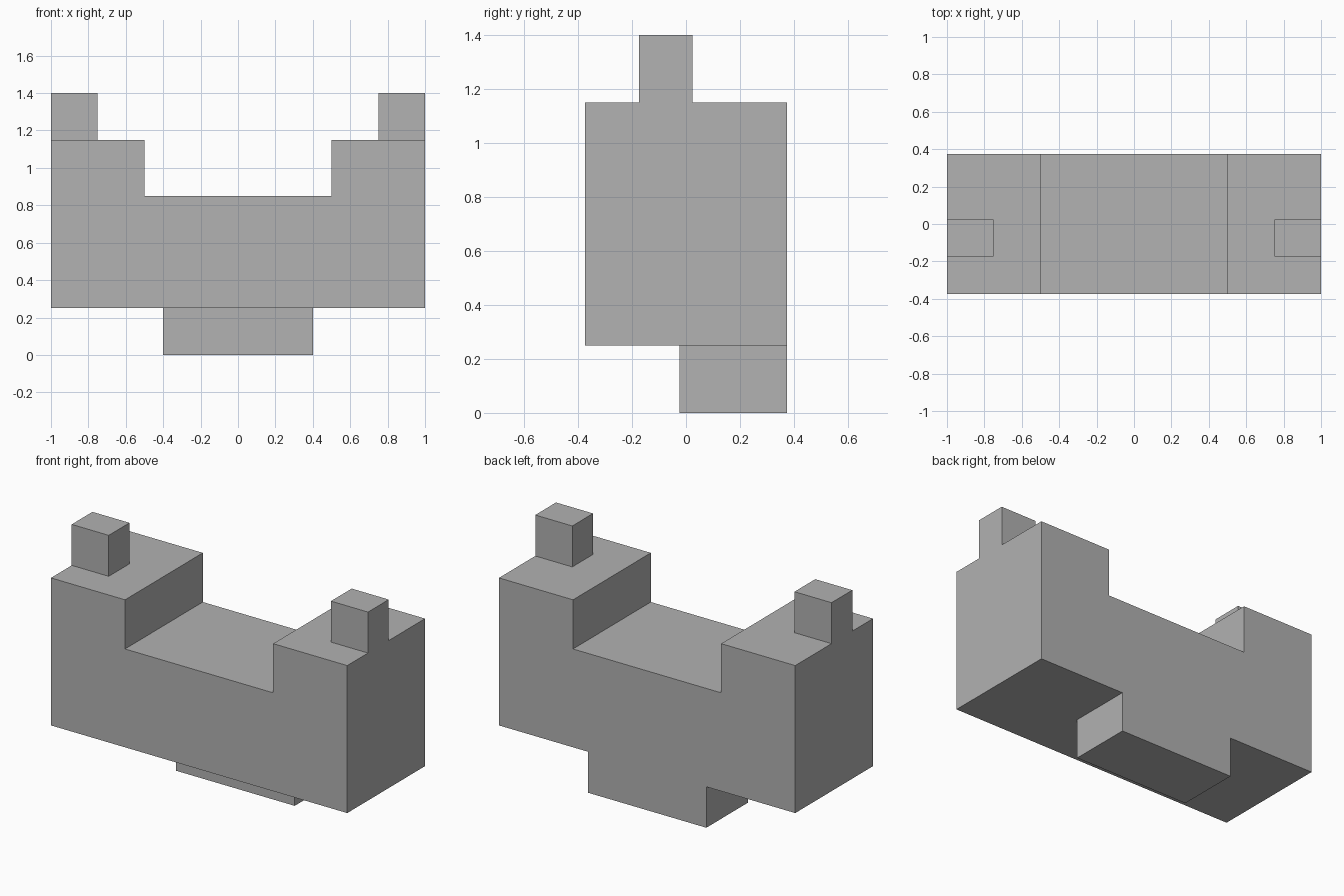
import bpy
import bmesh

# Remove the default cube
default = bpy.data.objects.get("Cube")
if default:
    bpy.data.objects.remove(default, do_unlink=True)

# Single grey material
GREY = (0.445, 0.445, 0.445, 1.0)
grey = bpy.data.materials.new("plain_grey")
grey.use_nodes = True
grey.diffuse_color = GREY
grey.node_tree.nodes["Principled BSDF"].inputs["Base Color"].default_value = GREY


def add_object(name, bm):
    bmesh.ops.recalc_face_normals(bm, faces=bm.faces)
    mesh = bpy.data.meshes.new(name)
    bm.to_mesh(mesh)
    bm.free()
    mesh.materials.append(grey)
    obj = bpy.data.objects.new(name, mesh)
    bpy.context.scene.collection.objects.link(obj)
    return obj


def extrude_profile(name, outline, y_front, y_back):
    """Extrude an (x, z) outline along y."""
    bm = bmesh.new()
    face = bm.faces.new([bm.verts.new((x, y_front, z)) for x, z in outline])
    result = bmesh.ops.extrude_face_region(bm, geom=[face])
    verts = [g for g in result["geom"] if isinstance(g, bmesh.types.BMVert)]
    bmesh.ops.translate(bm, verts=verts, vec=(0, y_back - y_front, 0))
    return add_object(name, bm)


def box(name, x0, x1, y0, y1, z0, z1):
    return extrude_profile(name, [(x0, z0), (x1, z0), (x1, z1), (x0, z1)], y0, y1)


HALF_DEPTH = 0.375
BASE, SADDLE, SHOULDER, TOP = 0.25, 0.85, 1.15, 1.4

# U-shaped body with a raised shoulder at each end
half = [(1, BASE), (1, SHOULDER), (0.5, SHOULDER), (0.5, SADDLE)]
outline = half + [(-x, z) for x, z in reversed(half)]
extrude_profile("body", outline, -HALF_DEPTH, HALF_DEPTH)

# Foot block, flush with the back
box("foot", -0.4, 0.4, -0.025, HALF_DEPTH, 0, BASE)

# Pegs at the outer edges of the shoulders
box("left_peg", 0.75, 1, -0.175, 0.025, SHOULDER, TOP)
box("right_peg", -1, -0.75, -0.175, 0.025, SHOULDER, TOP)
